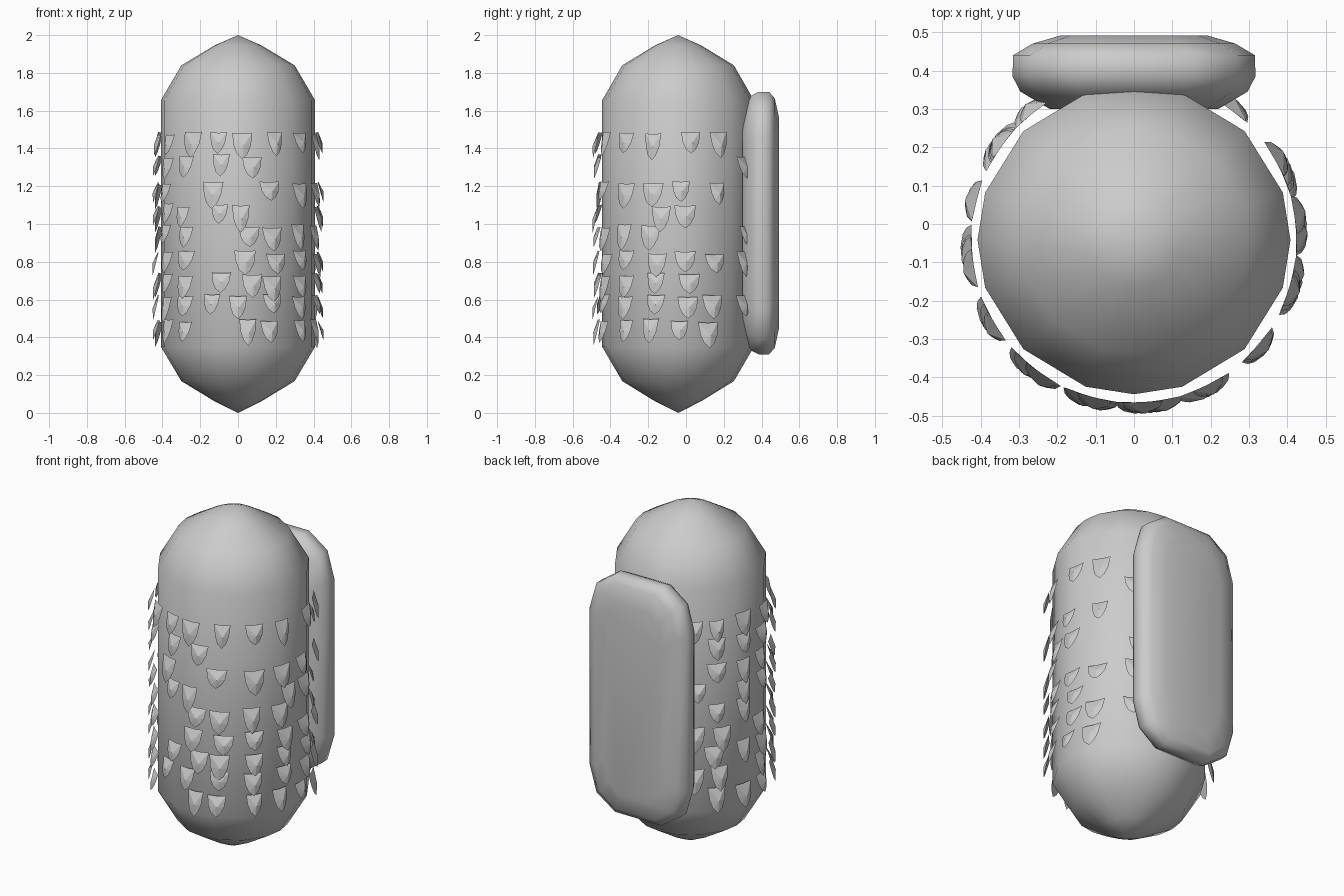
import bpy, bmesh, math, random
from mathutils import Vector

if "Cube" in bpy.data.objects:
    bpy.data.objects.remove(bpy.data.objects["Cube"])

random.seed(4)
CY = -0.042  # body axis offset


def finish(name, bm, smooth=None):
    bmesh.ops.recalc_face_normals(bm, faces=bm.faces)
    mesh = bpy.data.meshes.new(name)
    bm.to_mesh(mesh)
    bm.free()
    ob = bpy.data.objects.new(name, mesh)
    bpy.context.collection.objects.link(ob)
    if smooth:
        bpy.ops.object.select_all(action='DESELECT')
        ob.select_set(True)
        bpy.context.view_layer.objects.active = ob
        bpy.ops.object.shade_smooth_by_angle(angle=math.radians(smooth))
    return ob


def loft(bm, loops):
    rings = [[bm.verts.new(p) for p in lp] for lp in loops]
    n = len(rings[0])
    for a, b in zip(rings, rings[1:]):
        for i in range(n):
            bm.faces.new((a[i], a[(i + 1) % n], b[(i + 1) % n], b[i]))
    return rings


# Body: 16-sided capsule with pointed ends
angles = [math.radians(q * 90 + a) for q in range(4) for a in (0, 18, 45, 72)]
profile = [(0.125, 0.062), (0.30, 0.168), (0.408, 0.35), (0.408, 1.0),
           (0.408, 1.655), (0.30, 1.84), (0.125, 1.945)]
bm = bmesh.new()
rings = loft(bm, [[(r * math.cos(a), CY + r * math.sin(a) * 0.985, z) for a in angles]
                  for r, z in profile])
for ring, z in ((rings[0], 0), (rings[-1], 2)):
    tip = bm.verts.new((0, CY, z))
    for i in range(16):
        bm.faces.new((ring[i], ring[(i + 1) % 16], tip))
finish("body", bm, 60)

# Back pack: rounded slab lofted along y
quarter = [(1.0, 0.66), (0.86, 0.88), (0.48, 1.0)]
outline = (quarter + [(-x, z) for x, z in reversed(quarter)]
           + [(-x, -z) for x, z in quarter] + [(x, -z) for x, z in reversed(quarter)])
layers = [(0.30, 0.22, 0.57), (0.345, 0.296, 0.675), (0.385, 0.317, 0.695),
          (0.44, 0.315, 0.695), (0.47, 0.265, 0.66), (0.492, 0.19, 0.56)]
bm = bmesh.new()
rings = loft(bm, [[(x * w, y, 1.005 + z * h) for x, z in outline] for y, w, h in layers])
bm.faces.new(rings[0])
bm.faces.new(rings[-1])
finish("back_pack", bm, 60)

# Scales: rows of hanging shield plates, angles from the front around to the right
rows = {
    1.48: (-142, -126, -104, -80, -58, -34, -14, 3, 27, 50, 72, 99, 120),
    1.36: (-126, -104, -84, -60, -40, -12, 10, 144),
    1.22: (-126, -104, -86, -63, -18, 23, 50, 72, 92, 119),
    1.10: (-140, -104, -84, -60, -43, -13, 2, 78, 95),
    0.99: (-126, -104, -63, -40, 8, 25, 48, 70, 146),
    0.85: (-142, -122, -88, -61, -40, 5, 28, 50, 75, 95, 117, 143),
    0.735: (-128, -104, -84, -61, -41, -12, 10, 25, 50, 74, 98),
    0.62: (-142, -124, -86, -62, -41, -19, 0, 25, 49, 74, 97, 115, 143),
    0.49: (-126, -104, -84, -60, -41, 7, 23, 50, 70, 91, 112),
}
shield = [(-0.5, 0), (0, -0.03), (0.5, 0), (0.42, -0.5), (0.24, -0.82),
          (0.0, -1.0), (-0.28, -0.8), (-0.43, -0.48)]


def scale_plate(bm, deg, z, w, h):
    a = math.radians(deg)
    out = Vector((math.sin(a), -math.cos(a), 0))
    side = Vector((math.cos(a), math.sin(a), 0))
    top = Vector((0, CY, z)) + out * 0.422

    def at(u, v, lift=0):
        return top + side * u * w + Vector((0, 0, v * h)) + out * (-v * 0.03 + lift)

    rim = [bm.verts.new(at(u, v)) for u, v in shield]
    crown = bm.verts.new(at(0.05, -0.5, 0.016))
    bm.faces.new(rim)
    for i in range(len(rim)):
        bm.faces.new((rim[i], rim[(i + 1) % len(rim)], crown))


bm = bmesh.new()
for z, degs in rows.items():
    for d in degs:
        scale_plate(bm, d, z + random.uniform(-0.01, 0.01),
                    random.uniform(0.085, 0.115), random.uniform(0.10, 0.145))
finish("scales", bm)
